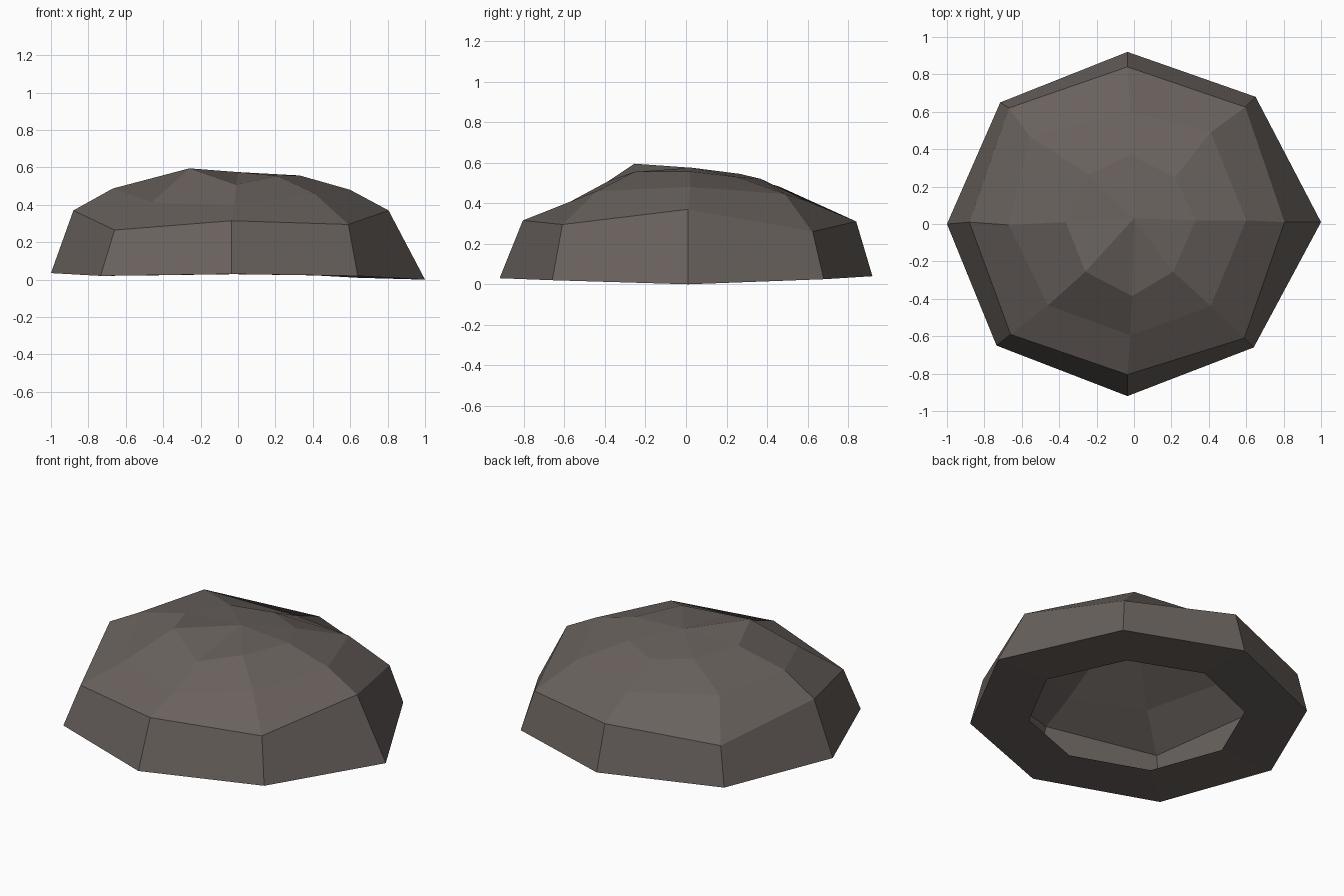
import bpy, bmesh

if "Cube" in bpy.data.objects:
    bpy.data.objects.remove(bpy.data.objects["Cube"])

# Eight spokes per ring, counter-clockwise from +x: (x, y, z)
RINGS = [
    # rim on the ground
    [(1, .01, 0), (.65, .68, .025), (-.035, .92, .04), (-.715, .65, .025),
     (-1, 0, .035), (-.735, -.65, .02), (-.035, -.92, .03), (.64, -.66, .02)],
    # shoulder
    [(.805, .01, .37), (.595, .625, .26), (-.035, .84, .31), (-.67, .62, .26),
     (-.88, .01, .37), (-.66, -.59, .265), (-.035, -.805, .315), (.59, -.61, .295)],
    # upper slope
    [(.6, .02, .48), (.41, .49, .445), (-.02, .6, .41), (-.555, .465, .48),
     (-.67, -.005, .487), (-.46, -.435, .415), (-.02, -.595, .395), (.41, -.44, .46)],
    # crown
    [(.33, .02, .557), (.22, .25, .53), (-.02, .37, .52), (-.24, .265, .545),
     (-.365, .01, .56), (-.26, -.255, .595), (-.01, -.385, .508), (.21, -.255, .555)],
]
PEAK = (0, .03, .575)
HOLE = .64    # opening in the underside, relative to the rim
N = 8

bm = bmesh.new()
rings = [[bm.verts.new(p) for p in ring] for ring in RINGS]
hole = [bm.verts.new((x * HOLE, y * HOLE, z * HOLE + .01)) for x, y, z in RINGS[0]]
peak = bm.verts.new(PEAK)

for i in range(N):
    j = (i + 1) % N
    # Domed shell, open inside
    for a, b in zip(rings, rings[1:]):
        bm.faces.new((a[i], a[j], b[j], b[i]))
    bm.faces.new((rings[-1][i], rings[-1][j], peak))
    # Flat underside band around the opening
    bm.faces.new((rings[0][j], rings[0][i], hole[i], hole[j]))

mesh = bpy.data.meshes.new("stone_dome")
bm.to_mesh(mesh)
bm.free()

stone = bpy.data.materials.new("dark warm grey stone")
stone.diffuse_color = (.14, .12, .11, 1)
stone.use_nodes = True
stone.node_tree.nodes["Principled BSDF"].inputs["Base Color"].default_value = stone.diffuse_color
mesh.materials.append(stone)
bpy.context.collection.objects.link(bpy.data.objects.new("stone_dome", mesh))
